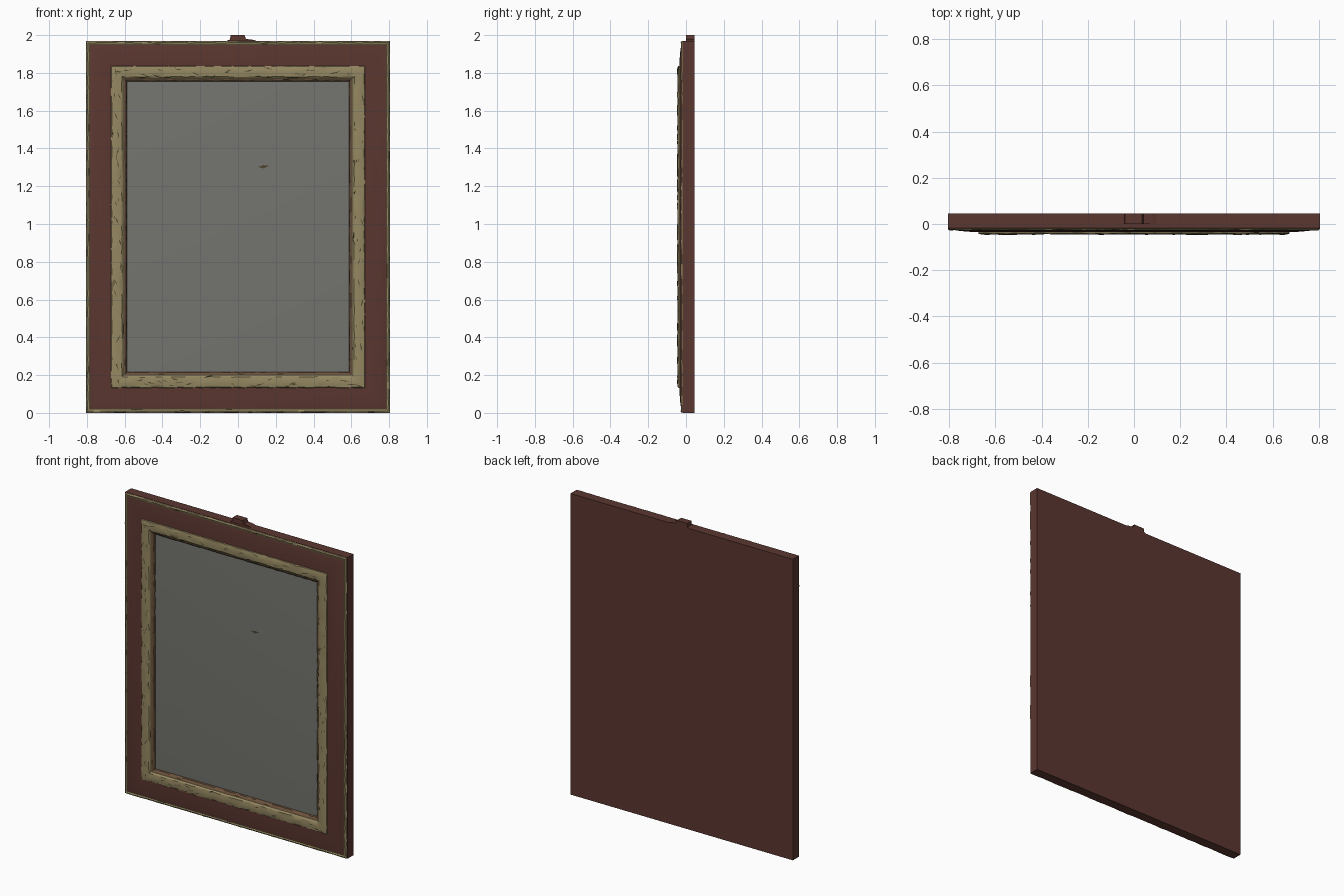
import bpy, math, random
from mathutils import Vector

random.seed(7)
if "Cube" in bpy.data.objects:
    bpy.data.objects.remove(bpy.data.objects["Cube"])

HALF, TOP, BACK = 0.805, 1.97, 0.045


def material(name, r, g, b):
    m = bpy.data.materials.new(name)
    m.use_nodes = True
    col = (r, g, b, 1)
    m.diffuse_color = col
    m.node_tree.nodes["Principled BSDF"].inputs["Base Color"].default_value = col
    return m


RED = material("red brown wood", 0.105, 0.038, 0.030)
GOLD = material("aged gilt", 0.30, 0.245, 0.12)
LIP = material("tarnished brown", 0.15, 0.085, 0.045)
DARK = material("dark crack", 0.075, 0.06, 0.03)
GLASS = material("grey pane", 0.175, 0.175, 0.16)


def make(name, verts, faces, mat, smooth=None):
    mesh = bpy.data.meshes.new(name)
    mesh.from_pydata(verts, [], faces)
    mesh.materials.append(mat)
    obj = bpy.data.objects.new(name, mesh)
    bpy.context.collection.objects.link(obj)
    if smooth:
        bpy.context.view_layer.objects.active = obj
        obj.select_set(True)
        bpy.ops.object.shade_smooth_by_angle(angle=math.radians(smooth))
        obj.select_set(False)
    return obj


def loop(inset, y, n):
    """Rectangle at a distance inside the frame outline, n steps per side."""
    x, lo, hi = HALF - inset, inset, TOP - inset
    c = [Vector(p) for p in ((-x, y, lo), (x, y, lo), (x, y, hi), (-x, y, hi))]
    return [c[i].lerp(c[(i + 1) % 4], k / n) for i in range(4) for k in range(n)]


def moulding(name, profile, mat, n=1, jitter=0, cap_first=False, cap_last=False, smooth=None):
    """Run a profile of (inset, y) points round the frame."""
    verts, faces, count = [], [], 4 * n
    for i, (inset, y) in enumerate(profile):
        edge = i in (0, len(profile) - 1)
        for p in loop(inset, y, n):
            if jitter and not edge:
                p.y += random.uniform(-jitter, jitter)
                p.x += random.uniform(-jitter, jitter)
                p.z += random.uniform(-jitter, jitter)
            verts.append(p)
    for r in range(len(profile) - 1):
        for k in range(count):
            a, b = r * count + k, r * count + (k + 1) % count
            faces.append((a, b, b + count, a + count))
    if cap_first:
        faces.append(tuple(reversed(range(count))))
    if cap_last:
        faces.append(tuple(range(len(verts) - count, len(verts))))
    return make(name, verts, faces, mat, smooth)


# Wooden body with closed back and gently raised face
moulding("wooden_frame",
         [(0, BACK), (0, -0.018), (0.016, -0.024), (0.05, -0.030), (0.10, -0.034),
          (0.14, -0.036), (0.20, -0.030), (0.215, -0.012)],
         RED, cap_first=True, smooth=35)

# Thin gilt line along the outer edge
moulding("outer_gilt_edge",
         [(0.001, -0.016), (0.003, -0.023), (0.010, -0.027), (0.018, -0.024)],
         GOLD, n=50, jitter=0.0015)
moulding("outer_edge_groove", [(0.017, -0.0255), (0.022, -0.0262)], DARK)

# Worn gilt moulding around the opening
moulding("inner_gilt_moulding",
         [(0.132, -0.034), (0.136, -0.041), (0.150, -0.044), (0.170, -0.045),
          (0.190, -0.043), (0.200, -0.034)],
         GOLD, n=44, jitter=0.0025, smooth=25)

# Tarnished lip dropping to the pane
moulding("inner_lip",
         [(0.196, -0.036), (0.206, -0.033), (0.214, -0.026), (0.217, -0.012)],
         LIP, n=40, jitter=0.0015)
moulding("lip_shadow_line", [(0.198, -0.0375), (0.202, -0.0365)], DARK)

# Grey pane
moulding("pane", [(0.208, -0.014), (0.225, -0.0155)], GLASS, cap_last=True, smooth=30)


def chip(verts, faces, x, y, z, length, width, angle):
    """Slim pointed sliver lying on the front."""
    u = Vector((math.cos(angle), 0, math.sin(angle))) * length / 2
    v = Vector((-math.sin(angle), 0, math.cos(angle))) * width / 2
    c, s = Vector((x, y, z)), len(verts)
    verts += [c - u, c - v, c + u, c + v * 0.6]
    faces.append((s, s + 1, s + 2, s + 3))


# Dark cracks scattered along the gilt
verts, faces = [], []
for side in range(4):
    for k in range(24):
        t = random.random()
        rail = loop(random.uniform(0.14, 0.193), -0.0485, 1)
        p = rail[side].lerp(rail[(side + 1) % 4], t)
        lean = random.uniform(-0.5, 0.5) + (math.pi / 2 if side % 2 else 0)
        chip(verts, faces, p.x, p.y, p.z, random.uniform(0.02, 0.06),
             random.uniform(0.004, 0.009), lean)
make("gilt_cracks", verts, faces, DARK)

# Small blemish on the pane
verts, faces = [], []
chip(verts, faces, 0.135, -0.017, 1.305, 0.06, 0.022, 0.1)
make("pane_blemish", verts, faces, DARK)

# Hanging tab on the top edge
outline = [(-0.07, 1.965), (0.11, 1.965), (0.08, 1.975), (0.042, 1.98), (0.035, 2.0),
           (-0.04, 2.0), (-0.042, 1.977)]
n = len(outline)
tab = [(x, y, z) for y in (0.0, BACK) for x, z in outline]
make("hanging_tab", tab,
     [tuple(range(n)), tuple(reversed(range(n, 2 * n)))] +
     [(k, k + n, (k + 1) % n + n, (k + 1) % n) for k in range(n)], RED)
